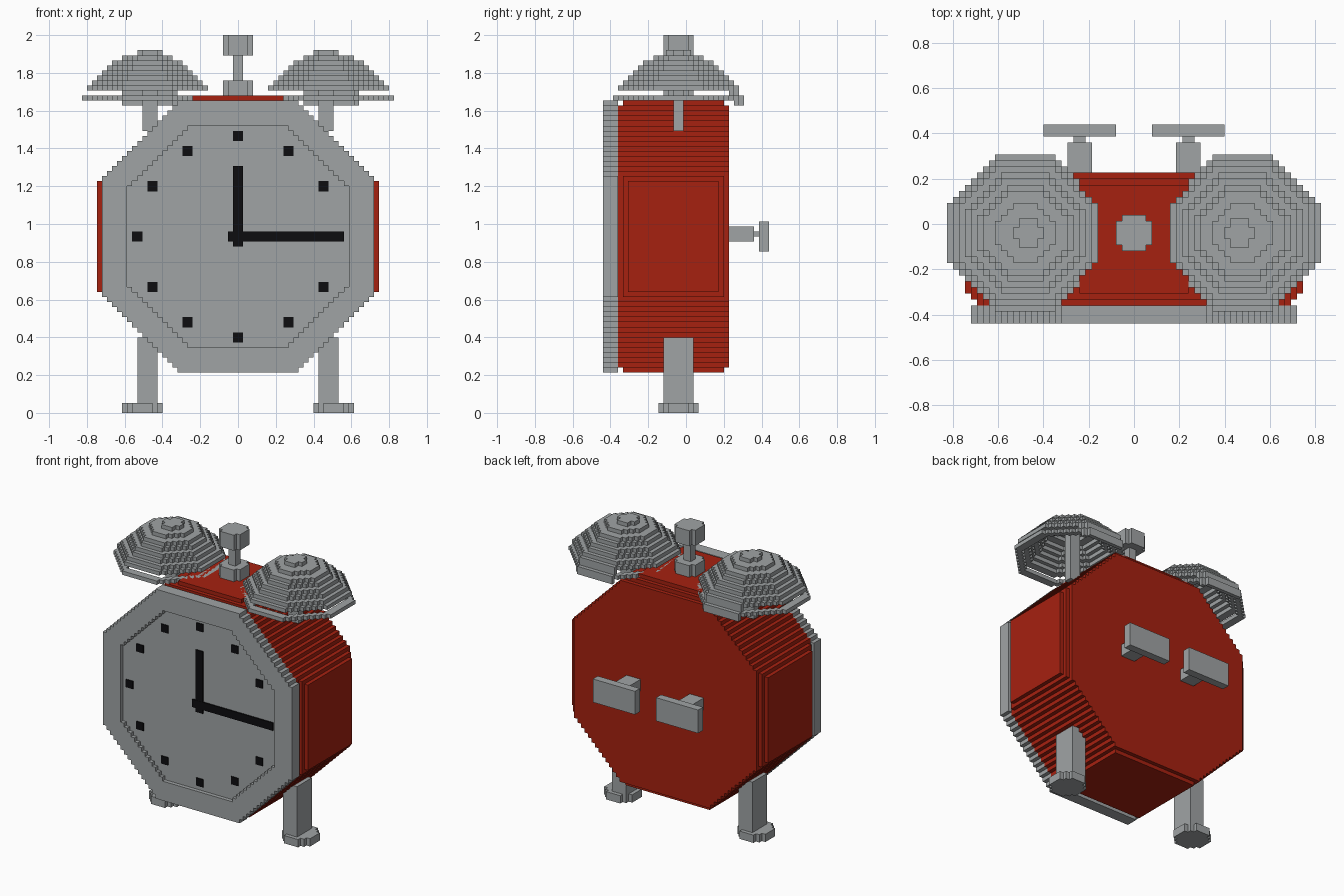
import bpy, bmesh
from mathutils import Vector

if "Cube" in bpy.data.objects:
    bpy.data.objects.remove(bpy.data.objects["Cube"], do_unlink=True)

U = 2 / 75            # size of one block
MID_Y = 16.5          # grid offset that centres the depth
DIAL_Z = 35           # height of the dial centre, in blocks
DEPTH = 15            # depth of bells, legs and knob, in blocks


def material(name, color):
    m = bpy.data.materials.new(name)
    m.use_nodes = True
    m.diffuse_color = (*color, 1)
    bsdf = m.node_tree.nodes["Principled BSDF"]
    bsdf.inputs["Base Color"].default_value = (*color, 1)
    bsdf.inputs["Roughness"].default_value = 0.7
    return m


GREY = material("metal grey", (0.35, 0.37, 0.375))
RED = material("case red", (0.38, 0.015, 0.005))
BLACK = material("hand black", (0.004, 0.004, 0.005))


def finish(bm, name, mat):
    """Scale from blocks to units and link the object."""
    bmesh.ops.recalc_face_normals(bm, faces=bm.faces)
    for v in bm.verts:
        v.co = Vector((v.co.x, v.co.y - MID_Y, v.co.z)) * U
    mesh = bpy.data.meshes.new(name)
    bm.to_mesh(mesh)
    bm.free()
    mesh.materials.append(mat)
    obj = bpy.data.objects.new(name, mesh)
    bpy.context.collection.objects.link(obj)
    return obj


def add_box(bm, xs, ys, zs):
    verts = bmesh.ops.create_cube(bm, size=1)["verts"]
    for v in verts:
        v.co = Vector([(a + b) / 2 + c * (b - a)
                       for (a, b), c in zip((xs, ys, zs), v.co)])


def boxes(name, mat, *parts):
    bm = bmesh.new()
    for p in parts:
        add_box(bm, *p)
    return finish(bm, name, mat)


def mirrored(side, a, b):
    return tuple(sorted((side * a, side * b)))


def stepped_octagon(r, flat):
    """Staircase octagon outline: radius r, straight sides of half length flat."""
    quarter = []
    for i in range(r - flat):
        quarter += [(r - i, flat + i), (r - i - 1, flat + i)]
    quarter.append((flat, r))
    points = []
    for _ in range(4):
        points += quarter
        quarter = [(-y, x) for x, y in quarter]
    return points


def add_layer(bm, place, start, end, outer, inner=None):
    """Extrude a stepped octagon, or a ring of two, from start to end."""
    edges = []
    for shape in filter(None, (outer, inner)):
        vs = [bm.verts.new(place(a, b, start)) for a, b in stepped_octagon(*shape)]
        edges += [bm.edges.new((v, vs[i - 1])) for i, v in enumerate(vs)]
    fill = bmesh.ops.triangle_fill(bm, edges=edges, use_beauty=True)
    faces = [g for g in fill["geom"] if isinstance(g, bmesh.types.BMFace)]
    top = bmesh.ops.extrude_face_region(bm, geom=faces, use_keep_orig=True)
    moved = [g for g in top["geom"] if isinstance(g, bmesh.types.BMVert)]
    shift = Vector(place(0, 0, end)) - Vector(place(0, 0, start))
    bmesh.ops.translate(bm, verts=moved, vec=shift)


def layers(name, mat, place, *specs):
    bm = bmesh.new()
    for s in specs:
        add_layer(bm, place, *s)
    return finish(bm, name, mat)


def facing(a, b, t):          # layers stacked front to back
    return (a, t, DIAL_Z + b)


def upright(cx):              # layers stacked bottom to top
    return lambda a, b, t: (cx + a, DEPTH + b, t)


# Case with stepped rims and raised side and top panels
layers("case", RED, facing, (3, 25, (26, 13)), (4, 24, (27, 12)))
boxes("case_panels", RED,
      ((-28, 28), (5, 23), (24, 46)), ((-9, 9), (5, 23), (60, 63)))

# Front frame with the dial sunk one block into it
layers("front_frame", GREY, facing, (0, 1, (27, 12), (22, 10)))
layers("dial", GREY, facing, (1, 3, (27, 12)))

# Hour marks and hands as thin plates on the dial
PLATE = (0.75, 1)
marks = set()
for a, b in ((0, 20), (10, 17), (17, 10), (20, 0)):
    marks |= {(i * a, j * b) for i in (-1, 1) for j in (-1, 1)}
boxes("hour_marks", BLACK,
      *[((x - 1, x + 1), PLATE, (DIAL_Z + z - 1, DIAL_Z + z + 1))
        for x, z in sorted(marks)])
boxes("hour_hand", BLACK, ((-1, 1), (0.7, 1), (33, 49)))
boxes("minute_hand", BLACK, ((-2, 21), (0.65, 1), (34, 36)))

# Parts in pairs
DOME = (13, 13, 12, 12, 11, 10, 9, 8, 7, 5)
for side, label in ((-1, "right"), (1, "left")):
    # Hollow bell built of shrinking rings, closed at the crown
    rings = []
    for k, r in enumerate(DOME):
        inner = None
        if k < len(DOME) - 1:
            q = DOME[k + 1] - 1
            inner = (q, round(q * 0.42))
        rings.append((61 + k, 62 + k, (r, round(r * 0.42)), inner))
    layers(label + "_bell", GREY, upright(side * 18), *rings)
    boxes(label + "_bell_nut", GREY,
          (mirrored(side, 15, 20), (14, 16), (71, 72)),
          (mirrored(side, 16, 19), (12.5, 17.5), (71, 72)))
    boxes(label + "_bell_post", GREY,
          (mirrored(side, 16, 19), (14, 16), (56, 70.5)))

    # Leg and round foot
    boxes(label + "_leg", GREY, (mirrored(side, 16, 20), (12, 18), (1, 15)))
    layers(label + "_foot", GREY, upright(side * 19), (0, 2, (4, 2)))

    # Winding key on the back
    boxes(label + "_key", GREY,
          (mirrored(side, 7, 11), (24, 30), (34, 37)),
          (mirrored(side, 8, 10), (29, 32), (35, 36)),
          (mirrored(side, 3, 15), (31, 33), (32, 38)))

# Knob on top: round base, square stem, round head
layers("knob", GREY, upright(0), (62, 66, (3, 2)), (71, 75, (3, 2)))
boxes("knob_stem", GREY, ((-1, 1), (14, 16), (65, 72)))
